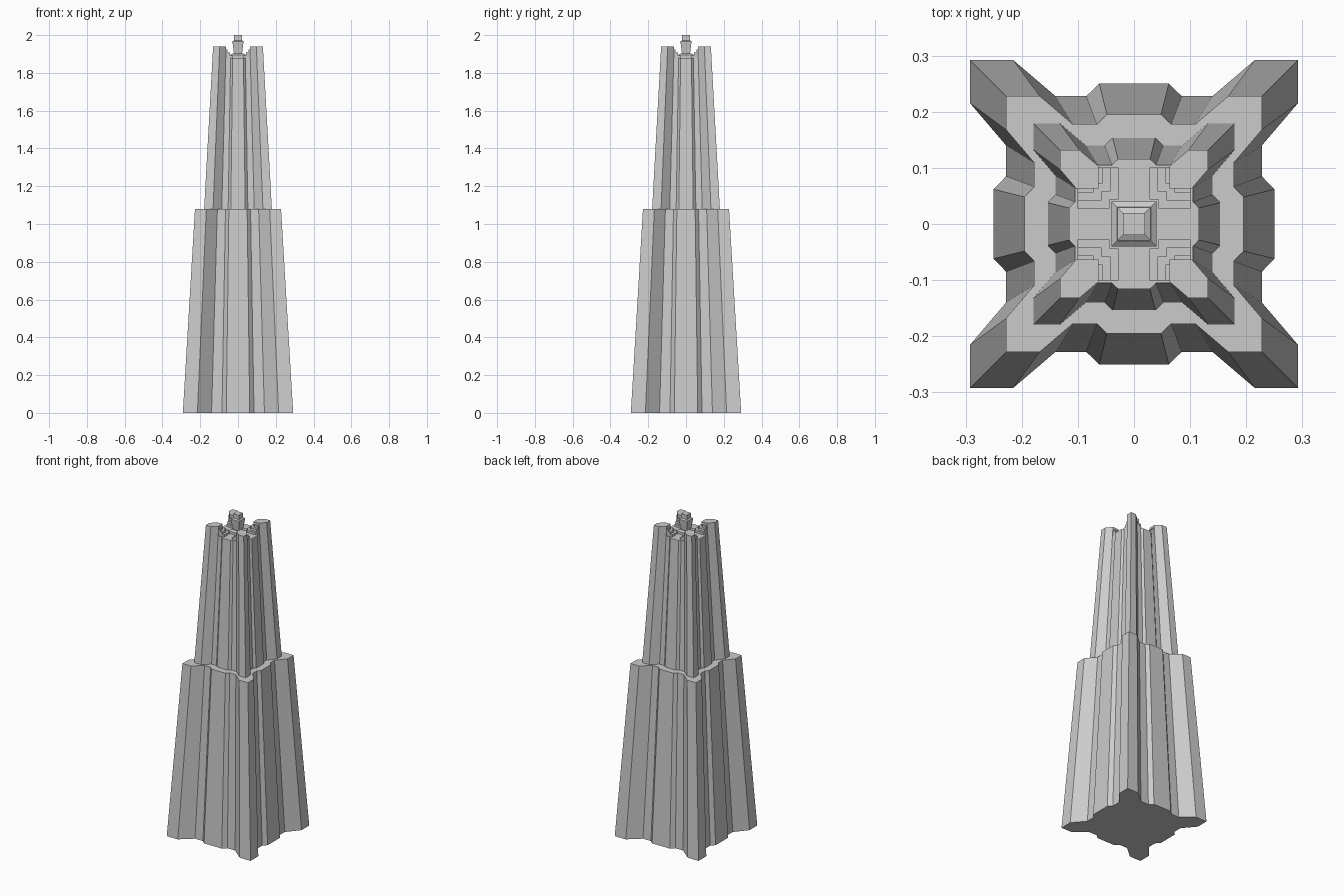
import bpy, bmesh

if "Cube" in bpy.data.objects:
    bpy.data.objects.remove(bpy.data.objects["Cube"])

# One side of the base outline (front), repeated by quarter turns
SIDE = [(-.292, -.292), (-.215, -.292), (-.14, -.228), (-.085, -.228), (-.062, -.25),
        (.062, -.25), (.085, -.228), (.14, -.228), (.215, -.292)]
OUTLINE = []
pts = SIDE
for _ in range(4):
    OUTLINE += pts
    pts = [(-y, x) for x, y in pts]


def loft(name, sections):
    """Skin a stack of (outline, scale, z) rings into a closed solid."""
    bm = bmesh.new()
    rings = [[bm.verts.new((x * s, y * s, z)) for x, y in o] for o, s, z in sections]
    n = len(rings[0])
    for a, b in zip(rings, rings[1:]):
        for i in range(n):
            j = (i + 1) % n
            bm.faces.new((a[i], a[j], b[j], b[i]))
    bm.faces.new(rings[0][::-1])
    bm.faces.new(rings[-1])
    bmesh.ops.recalc_face_normals(bm, faces=bm.faces)
    me = bpy.data.meshes.new(name)
    bm.to_mesh(me)
    bm.free()
    ob = bpy.data.objects.new(name, me)
    bpy.context.collection.objects.link(ob)
    return ob


def mirror(ob):
    m = ob.modifiers.new("four_corners", 'MIRROR')
    m.use_axis = (True, True, False)
    m.use_mirror_merge = False


def square(x0, x1):
    return [(x0, x0), (x1, x0), (x1, x1), (x0, x1)]


def upper_scale(z):
    return .614 - (.614 - .451) * (z - 1.08) / .86


# Tapered tower tiers
loft("lower_tier", [(OUTLINE, 1, 0), (OUTLINE, .78, 1.08)])
loft("upper_tier", [(OUTLINE, .614, 1.08), (OUTLINE, upper_scale(1.88), 1.88)])

# Corner fins rising above the roof
FIN = [(.14, .14), (.228, .14), (.292, .215), (.292, .292), (.215, .292), (.14, .228)]
mirror(loft("corner_fin", [(FIN, upper_scale(1.88), 1.88), (FIN, upper_scale(1.94), 1.94)]))

# Stepped blocks between fins and roof cross, with notched inner corners
for k, (a, z) in enumerate([(.028, 1.893), (.042, 1.908), (.056, 1.923)]):
    n = a + .016
    step = [(n, n), (n, a), (.101, a), (.101, .101), (a, .101), (a, n)]
    mirror(loft("roof_step_%d" % (k + 1), [(step, 1, 1.88), (step, 1, z)]))

# Roof plinth and flared finial
UNIT = square(-1, 1)
loft("plinth", [(UNIT, .04, 1.88), (UNIT, .04, 1.895), (UNIT, .03, 1.903)])
loft("finial", [(UNIT, .021, 1.90), (UNIT, .029, 1.963), (UNIT, .029, 1.967),
                (UNIT, .02, 1.972), (UNIT, .02, 2.0)])
